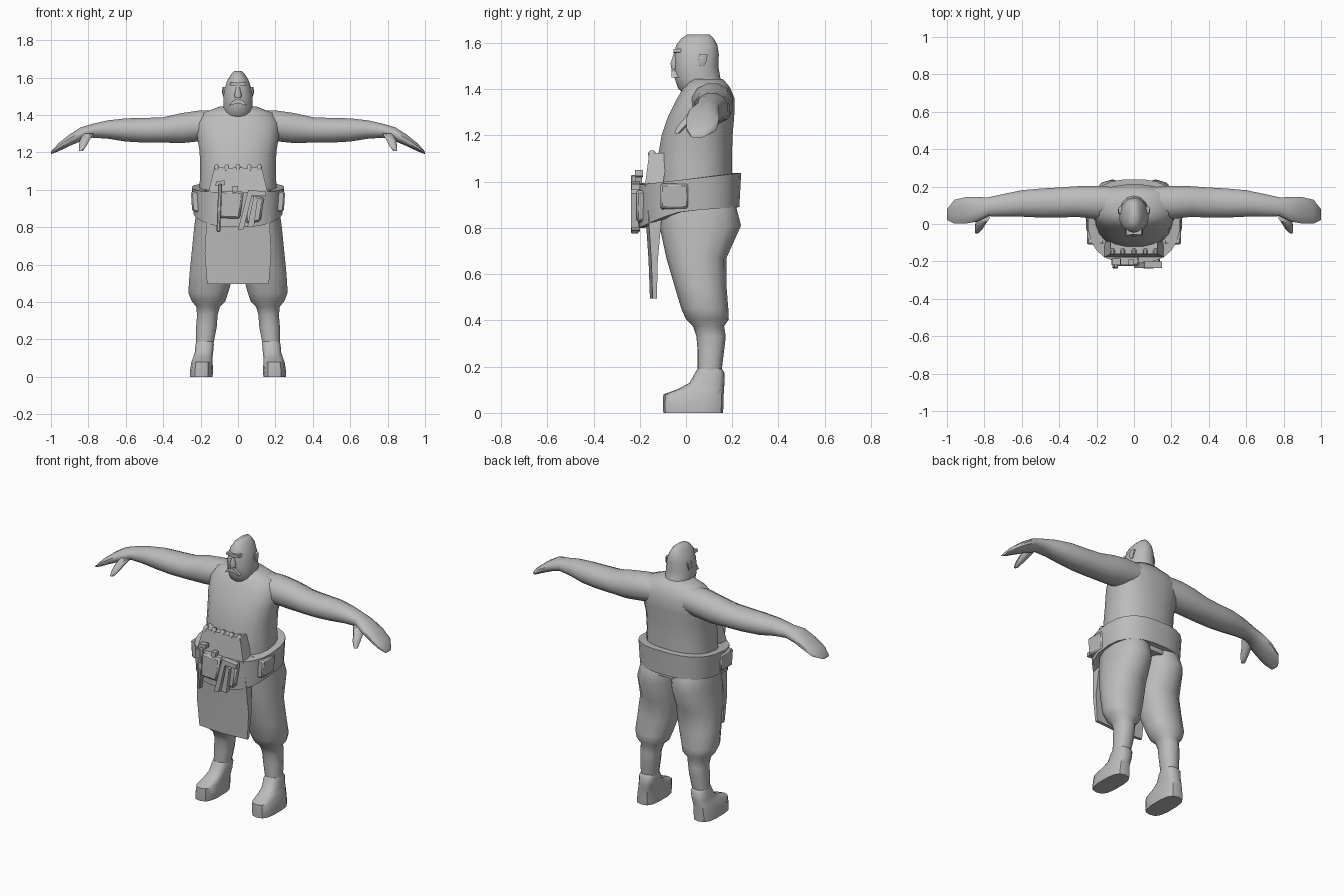
import bpy, bmesh, math
from mathutils import Vector

grey = bpy.data.materials.new("plain grey")
grey.diffuse_color = (0.5, 0.5, 0.5, 1)


def finish(name, bm, mirror=False, angle=50):
    bmesh.ops.recalc_face_normals(bm, faces=bm.faces)
    mesh = bpy.data.meshes.new(name)
    bm.to_mesh(mesh)
    bm.free()
    mesh.materials.append(grey)
    ob = bpy.data.objects.new(name, mesh)
    bpy.context.collection.objects.link(ob)
    if mirror:
        ob.modifiers.new("Mirror", "MIRROR")
    bpy.ops.object.select_all(action="DESELECT")
    ob.select_set(True)
    bpy.context.view_layer.objects.active = ob
    bpy.ops.object.shade_smooth_by_angle(angle=math.radians(angle))
    return ob


def oval(n, power):
    """Unit rounded outline; a power below 1 makes it squarer."""
    for i in range(n):
        a = 2 * math.pi * (i + 0.5) / n
        c, s = math.cos(a), math.sin(a)
        yield math.copysign(abs(c) ** power, c), math.copysign(abs(s) ** power, s)


def loft(name, rings, mirror=False, angle=50):
    bm = bmesh.new()
    loops = [[bm.verts.new(p) for p in ring] for ring in rings]
    for a, b in zip(loops, loops[1:]):
        for i in range(len(a)):
            j = (i + 1) % len(a)
            bm.faces.new((a[i], a[j], b[j], b[i]))
    bm.faces.new(loops[0])
    bm.faces.new(loops[-1])
    return finish(name, bm, mirror, angle)


def stack(name, rows, n=16, power=0.9, mirror=False, angle=50):
    """Loft upward through rows of (z, x min, x max, y front, y back)."""
    return loft(name, [[Vector(((x0 + x1) / 2 + c * (x1 - x0) / 2,
                                (y0 + y1) / 2 + s * (y1 - y0) / 2, z))
                        for c, s in oval(n, power)]
                       for z, x0, x1, y0, y1 in rows], mirror, angle)


def plate(name, outline, y0, y1, mirror=False, slope=0.0, bevel=0.0):
    """Extrude an (x, z) outline from y0 to y1; slope leans it with height."""
    z0 = min(p[1] for p in outline)
    rings = [[Vector((x, y + slope * (z - z0), z)) for x, z in outline] for y in (y0, y1)]
    ob = loft(name, rings, mirror, 30)
    if bevel:
        m = ob.modifiers.new("Bevel", "BEVEL")
        m.width, m.segments = bevel, 1
    return ob


# Torso with sloping shoulders and a broad belly
stack("torso", [(z, -w, w, f, b) for z, w, f, b in (
    (0.86, .215, -.12, .20), (1.00, .208, -.13, .20), (1.10, .205, -.125, .20),
    (1.20, .207, -.107, .203), (1.28, .22, -.08, .21), (1.36, .225, -.04, .212),
    (1.41, .19, -.01, .19), (1.445, .10, .02, .16))], 20, .85)

# Baggy breeches and calves
stack("leg", [
    (.95, -.005, .21, -.125, .20), (.88, -.005, .225, -.12, .22),
    (.81, -.005, .236, -.115, .238), (.67, -.003, .25, -.085, .175),
    (.55, .02, .262, -.05, .175), (.45, .05, .268, -.02, .183),
    (.405, .065, .25, .00, .185), (.375, .095, .225, .03, .165),
    (.33, .108, .22, .045, .172), (.27, .112, .225, .05, .165),
    (.15, .135, .225, .05, .15)], 14, .9, True)

# Boots
stack("boot", [
    (0, .135, .258, -.098, .16), (.03, .132, .258, -.10, .162),
    (.08, .135, .25, -.098, .163), (.105, .135, .24, -.03, .165),
    (.13, .132, .232, .015, .166), (.175, .128, .228, .04, .166),
    (.19, .135, .222, .05, .155)], 14, .7, True, 40)

# Arms as lofts running outward: x, y centre, z centre, y radius, z radius
ARM = ((.10, .115, 1.35, .085, .075), (.20, .115, 1.342, .092, .085),
       (.30, .12, 1.33, .085, .083), (.40, .115, 1.32, .083, .07),
       (.50, .112, 1.318, .08, .068), (.60, .11, 1.32, .073, .064),
       (.70, .10, 1.322, .062, .05), (.78, .092, 1.315, .052, .038),
       (.84, .078, 1.297, .068, .038), (.90, .073, 1.265, .073, .032),
       (.96, .066, 1.227, .066, .022), (1.0, .05, 1.197, .03, .007))
loft("arm", [[Vector((x, y + c * ry, z + s * rz)) for c, s in oval(12, .95)]
             for x, y, z, ry, rz in ARM], True)

# Thumbs
loft("thumb", [[Vector((x + c * r, y + s * r, z)) for c, s in oval(8, 1)]
               for x, y, z, r in ((.80, .04, 1.30, .03), (.82, .01, 1.265, .028),
                                  (.83, -.02, 1.235, .022), (.84, -.04, 1.208, .012))], True)

# Head, with a pointed crown and thick neck
stack("head", [(z, -w, w, f, b) for z, w, f, b in (
    (1.36, .078, .01, .19), (1.405, .077, -.035, .17), (1.45, .08, -.05, .148),
    (1.50, .08, -.05, .14), (1.55, .071, -.05, .142), (1.59, .056, -.043, .136),
    (1.62, .036, -.02, .12), (1.636, .018, .006, .104))], 14, .95)
stack("nose", [(1.49, -.018, .018, -.065, -.03), (1.51, -.02, .02, -.068, -.03),
               (1.55, -.009, .009, -.056, -.03)], 8)
plate("moustache", [(0, 1.488), (.03, 1.475), (.047, 1.45), (.02, 1.458), (0, 1.462)],
      -.062, -.02, True)
plate("brow", [(0, 1.555), (.045, 1.56), (.04, 1.575), (0, 1.572)], -.055, -.02, True)
stack("ear", [(1.50, .07, .08, .06, .08), (1.52, .07, .086, .05, .09),
              (1.55, .06, .084, .055, .095)], 8, 1, True)

# Wide work belt, deeper and lower in front
def belt_ring(grow, top):
    ring = []
    for c, s in oval(24, .75):
        front = max(0, -s) ** 1.5
        y = .015 + s * (.215 + grow)
        z = 1.012 + .026 * s if top else .875 + .015 * max(s, 0) - .075 * front
        ring.append(Vector((c * (.238 + grow - .015 * front), y, z)))
    return ring

loft("belt", [belt_ring(-.02, False), belt_ring(.002, False),
              belt_ring(.010, True), belt_ring(-.02, True)], angle=40)
plate("belt_side_pouch", [(.16, .87), (.245, .885), (.252, .99), (.16, 1.0)],
      -.11, .01, True, bevel=.008)

# Leather apron: hanging skirt and bib with rounded top pockets
loft("apron_skirt", [[Vector((x, y, z)) for x, y in
                      ((-w, back), (-w, f + .012), (0, f), (w, f + .012), (w, back), (0, back - .008))]
                     for z, w, f, back in ((.495, .165, -.156, -.126), (.66, .178, -.162, -.122),
                                           (.90, .165, -.178, -.10))], angle=40)
plate("apron_bib", [(-.16, .98), (.16, .98), (.125, 1.125), (.06, 1.115),
                    (0, 1.12), (-.06, 1.115), (-.125, 1.125)], -.178, -.10, slope=.13)
for x in (-.115, -.06, 0, .06, .115):
    stack("pocket_tool_tip", [(1.09, x - .012, x + .012, -.163, -.135),
                              (1.125, x - .014, x + .014, -.165, -.13),
                              (1.135, x - .007, x + .007, -.155, -.138)], 8)

# Front pouch and the tools hanging from it
plate("front_pouch", [(-.11, .85), (.01, .845), (.03, .99), (-.10, .995)],
      -.225, -.17, bevel=.01)
plate("small_pouch", [(.04, .82), (.12, .83), (.14, .96), (.05, .97)],
      -.215, -.17, bevel=.01)
plate("hammer_handle", [(-.115, .775), (-.095, .775), (-.085, 1.03), (-.105, 1.03)],
      -.238, -.205, bevel=.005)
plate("hammer_head", [(-.12, 1.02), (-.07, 1.025), (-.072, 1.05), (-.118, 1.045)],
      -.22, -.185)
plate("pincers", [(.0, .785), (.03, .79), (.075, .97), (.15, .965), (.15, .99),
                  (.055, 1.0)], -.236, -.20)
plate("chisel", [(.05, .80), (.085, .80), (.105, .95), (.085, .97)], -.238, -.205)
plate("tool_grip", [(-.03, .96), (-.01, .96), (.0, 1.02), (-.03, 1.02)], -.22, -.19)
